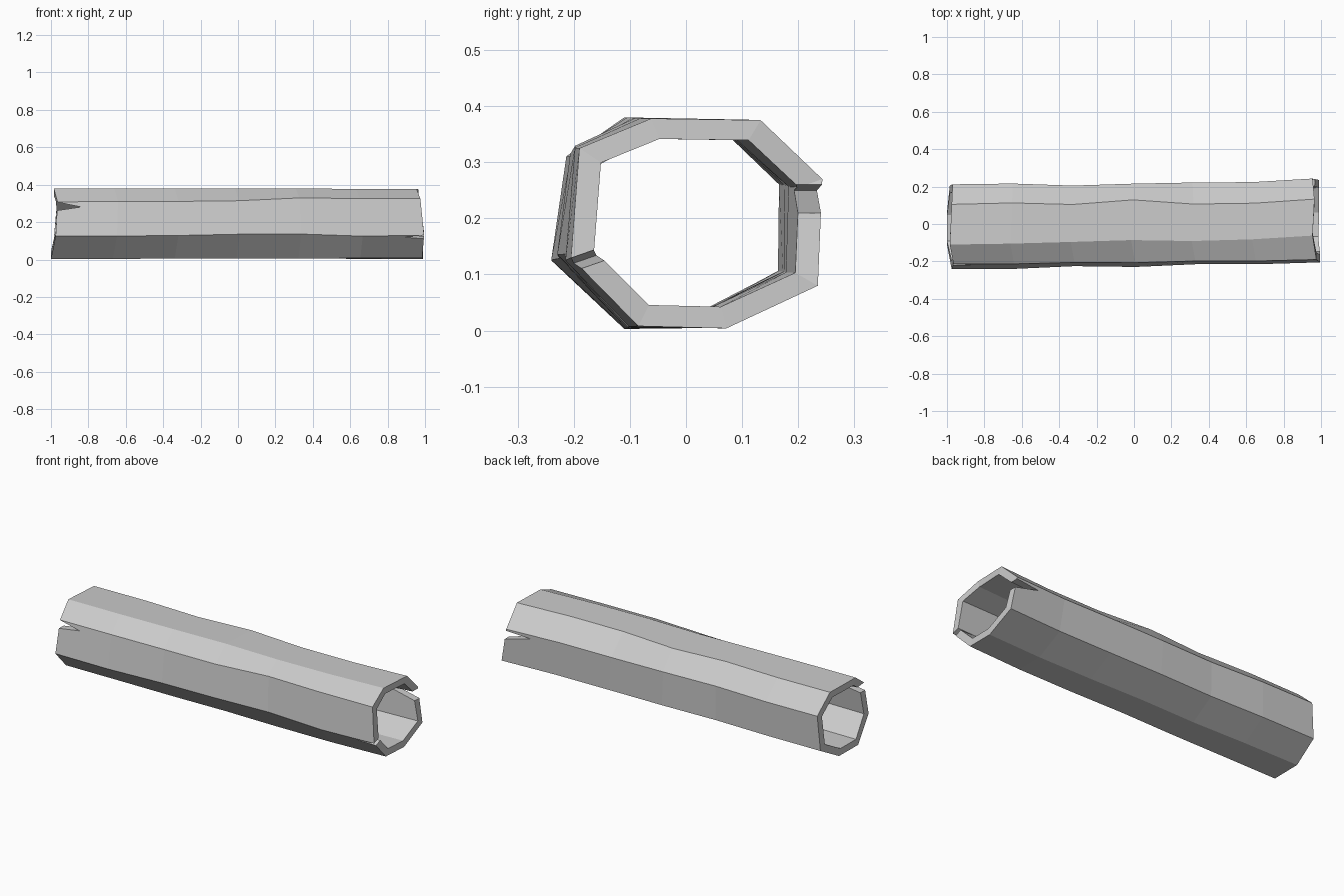
import bpy, bmesh
from mathutils import Vector

if "Cube" in bpy.data.objects:
    bpy.data.objects.remove(bpy.data.objects["Cube"])

# End profiles of the hollow log, eight corners (x, y, z), going around from the top back corner
LEFT = [(-.975, .105, .376), (-.97, .212, .28), (-.985, .205, .085), (-1, .06, .005),
        (-1, -.11, .003), (-.975, -.24, .125), (-.965, -.213, .308), (-.985, -.11, .38)]
RIGHT = [(.965, .133, .375), (.955, .243, .27), (.99, .235, .08), (.99, .072, .004),
         (.985, -.085, .008), (.995, -.205, .13), (.975, -.19, .325), (.955, -.062, .378)]
# Sideways wobble of each corner on the five middle rings
WOBBLE = [(.003, -.01, .01, -.017, -.017), (-.001, -.017, -.012, -.011, -.014),
          (-.002, -.012, -.008, -.011, -.012), (-.002, -.01, -.005, -.011, -.012),
          (-.002, -.005, -.003, -.011, -.012), (-.006, .003, -.007, .002, -.004),
          (-.004, .0, -.005, .0, -.004), (-.003, -.002, 0, -.013, -.012)]
# Vertical wobble of the two front corners
LIFT = {5: (0, .002, .008, .008, -.004), 6: (0, -.003, -.002, .01, .004)}


def new_object(name, bm):
    bmesh.ops.recalc_face_normals(bm, faces=bm.faces)
    mesh = bpy.data.meshes.new(name)
    bm.to_mesh(mesh)
    bm.free()
    obj = bpy.data.objects.new(name, mesh)
    bpy.context.collection.objects.link(obj)
    return obj


# Hollow log: outer and inner shells joined at the rims
bm = bmesh.new()
outer, inner = [], []
for r in range(7):
    ring = []
    for c in range(8):
        p = Vector(LEFT[c]).lerp(Vector(RIGHT[c]), r / 6)
        if 0 < r < 6:
            p.y += WOBBLE[c][r - 1]
            p.z += LIFT[c][r - 1] if c in LIFT else 0
        ring.append(p)
    mid = sum(ring, Vector()) / 8
    outer.append([bm.verts.new(p) for p in ring])
    inner.append([bm.verts.new((p.x, mid.y + (p.y - mid.y) * .815,
                                mid.z + (p.z - mid.z) * .8)) for p in ring])


def bridge(a, b):
    for i in range(8):
        j = (i + 1) % 8
        bm.faces.new((a[i], a[j], b[j], b[i]))


for r in range(6):
    bridge(outer[r], outer[r + 1])
    bridge(inner[r], inner[r + 1])
bridge(outer[0], inner[0])
bridge(outer[6], inner[6])
log = new_object("hollow_log", bm)


# Splits in the rims: wedge cutters, triangle in x-z pushed through the wall in y
def split(name, tri, y0, y1, slope=0):
    wb = bmesh.new()
    a, b = [[wb.verts.new((x, y, z + slope * (y - y0))) for x, z in tri] for y in (y0, y1)]
    wb.faces.new(a)
    wb.faces.new(b)
    for i in range(3):
        j = (i + 1) % 3
        wb.faces.new((a[i], a[j], b[j], b[i]))
    cutter = new_object(name, wb)
    cutter.hide_render = True
    cutter.hide_viewport = True
    cut = log.modifiers.new(name, 'BOOLEAN')
    cut.operation = 'DIFFERENCE'
    cut.solver = 'EXACT'
    cut.object = cutter


split("left_front_split", [(-1.1, .335), (-1.1, .243), (-.84, .281)], -.3, -.1)
split("right_back_split", [(1.1, .27), (1.1, .175), (.81, .25)], .12, .3)
split("right_front_split", [(1.1, .135), (1.1, .085), (.885, .113)], -.22, -.1, .35)
